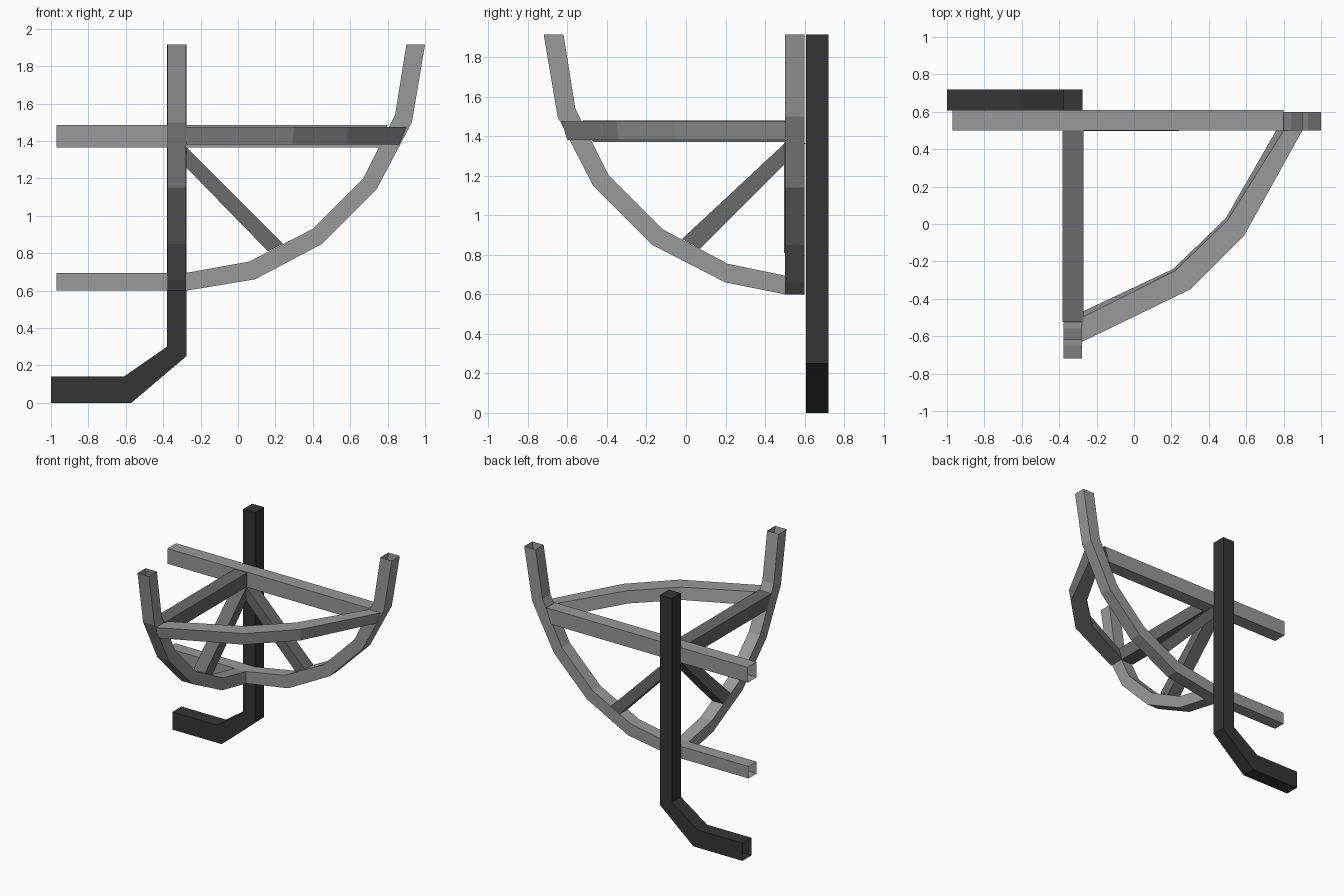
import bpy, bmesh

old = bpy.data.objects.get("Cube")
if old:
    bpy.data.objects.remove(old, do_unlink=True)


def material(name, value):
    m = bpy.data.materials.new(name)
    m.use_nodes = True
    color = (value, value, value, 1)
    m.diffuse_color = color
    m.node_tree.nodes["Principled BSDF"].inputs["Base Color"].default_value = color
    return m


LIGHT = material("light grey", 0.32)
MID = material("mid grey", 0.145)
DARK = material("charcoal", 0.035)


def tube(name, sections, mat, caps=()):
    """Square hollow tube through four-cornered sections, open unless capped."""
    bm = bmesh.new()
    rings = [[bm.verts.new(p) for p in s] for s in sections]
    for a, b in zip(rings, rings[1:]):
        for i in range(4):
            j = (i + 1) % 4
            bm.faces.new((a[i], a[j], b[j], b[i]))
    for i in caps:
        bm.faces.new(rings[i])
    bmesh.ops.recalc_face_normals(bm, faces=bm.faces)
    mesh = bpy.data.meshes.new(name)
    bm.to_mesh(mesh)
    bm.free()
    mesh.materials.append(mat)
    obj = bpy.data.objects.new(name, mesh)
    bpy.context.collection.objects.link(obj)
    return obj


def flat_tube(name, outer, inner, axis, lo, hi, mat, caps=()):
    """Tube drawn as two edge lines in the XZ or YZ plane, with depth along axis."""
    def at(p, d):
        return (p[0], d, p[1]) if axis == "y" else (d, p[0], p[1])
    sections = [(at(o, lo), at(o, hi), at(i, hi), at(i, lo))
                for o, i in zip(outer, inner)]
    return tube(name, sections, mat, caps)


# Upright post with bent foot
flat_tube("post",
          [(-1, 0), (-.57, 0), (-.275, .25), (-.275, 1.915)],
          [(-1, .14), (-.61, .14), (-.38, .3), (-.38, 1.915)],
          "y", .607, .72, DARK, caps=(-1,))

# Curved side rib, running on into the lower straight rail
flat_tube("back_rib",
          [(-.97, .6), (-.275, .6), (.09, .66), (.45, .85), (.74, 1.14), (.93, 1.5), (1, 1.915)],
          [(-.97, .695), (-.275, .695), (.06, .755), (.4, .93), (.67, 1.2), (.84, 1.54), (.9, 1.915)],
          "y", .5, .6, LIGHT)

# Curved front rib
flat_tube("front_rib",
          [(.5, .6), (.2, .66), (-.17, .85), (-.47, 1.15), (-.65, 1.5), (-.72, 1.915)],
          [(.5, .695), (.21, .755), (-.12, .93), (-.39, 1.2), (-.56, 1.54), (-.62, 1.915)],
          "x", -.378, -.278, LIGHT)

# Upper straight rail
flat_tube("upper_rail", [(-.97, 1.365), (.76, 1.365)], [(-.97, 1.485), (.8, 1.485)],
          "y", .5, .61, LIGHT)

# Rim joining the two ribs; its underside is set slightly inward
rim_outer = [(.9, .5), (.59, -.06), (.3, -.35), (-.278, -.63)]
rim_inner = [(.8, .5), (.5, .02), (.22, -.25), (-.278, -.5)]
shift = [(-.04, 0), (-.01, .01), (-.01, .01), (0, .03)]
rim = []
for (ox, oy), (ix, iy), (sx, sy) in zip(rim_outer, rim_inner, shift):
    rim.append(((ox, oy, 1.475), (ix, iy, 1.475),
                (ix + sx, iy + sy, 1.38), (ox + sx, oy + sy, 1.38)))
tube("rim", rim, LIGHT)

# Cross bar from the upper rail to the front rib
flat_tube("cross_bar", [(.5, 1.37), (-.47, 1.37)], [(.5, 1.48), (-.525, 1.48)],
          "x", -.382, -.27, MID)

# Diagonal braces under the rails
flat_tube("back_brace", [(-.275, 1.365), (.24, .85)], [(-.38, 1.365), (.16, .81)],
          "y", .496, .6, MID)
flat_tube("front_brace", [(.5, 1.365), (-.02, .88)], [(.605, 1.365), (.07, .83)],
          "x", -.38, -.275, MID)
